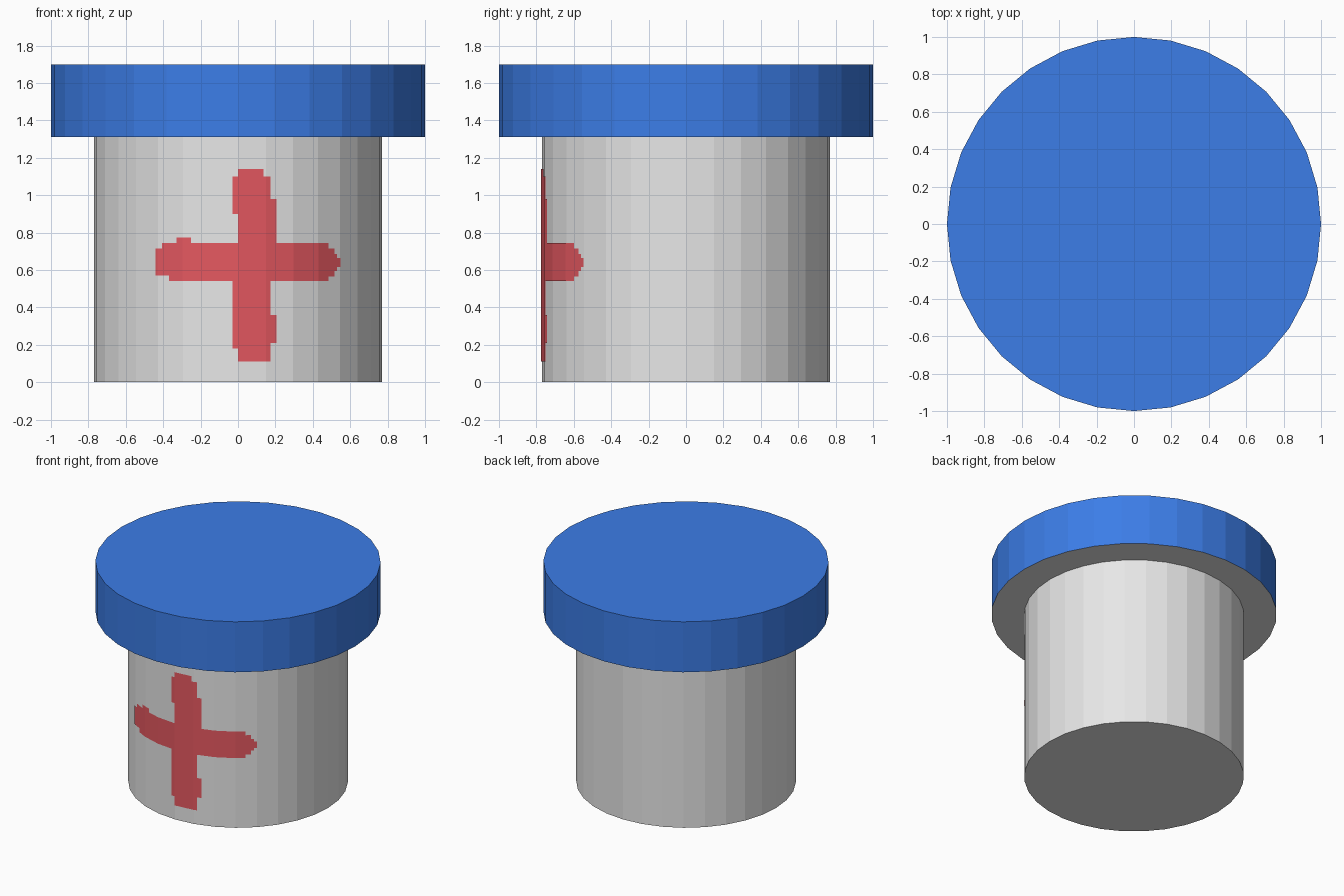
import bpy, bmesh, math

if "Cube" in bpy.data.objects:
    bpy.data.objects.remove(bpy.data.objects["Cube"])

SIDES = 32
BODY_R, BODY_H = 0.77, 1.31
LID_R, LID_TOP = 1.0, 1.70


def material(name, rgb):
    m = bpy.data.materials.new(name)
    m.diffuse_color = (*rgb, 1.0)
    m.use_nodes = True
    m.node_tree.nodes["Principled BSDF"].inputs["Base Color"].default_value = m.diffuse_color
    return m


grey = material("light grey", (0.80, 0.80, 0.80))
blue = material("blue", (0.045, 0.205, 0.80))
red = material("red", (0.78, 0.098, 0.117))


def finish(bm, name, mats):
    mesh = bpy.data.meshes.new(name)
    for m in mats:
        mesh.materials.append(m)
    bm.to_mesh(mesh)
    bm.free()
    obj = bpy.data.objects.new(name, mesh)
    bpy.context.collection.objects.link(obj)
    return obj


def ring(bm, r, z):
    return [bm.verts.new((r * math.cos(2 * math.pi * i / SIDES),
                          r * math.sin(2 * math.pi * i / SIDES), z))
            for i in range(SIDES)]


def bridge(bm, a, b):
    return [bm.faces.new((a[i], a[(i + 1) % SIDES], b[(i + 1) % SIDES], b[i]))
            for i in range(SIDES)]


# Pot body: closed at the bottom, meets the lid underside at the top
bm = bmesh.new()
low, high = ring(bm, BODY_R, 0), ring(bm, BODY_R, BODY_H)
bm.faces.new(low[::-1])
bridge(bm, low, high)
finish(bm, "body", [grey])

# Overhanging lid: grey underside, blue rim and top
bm = bmesh.new()
inner, rim, top = ring(bm, BODY_R, BODY_H), ring(bm, LID_R, BODY_H), ring(bm, LID_R, LID_TOP)
for f in bridge(bm, inner, rim):
    f.material_index = 1
bridge(bm, rim, top)
bm.faces.new(top)
finish(bm, "lid", [blue, grey])

# Painted cross: rectangles (x0, x1, z0, z1) wrapped on the front facets
CROSS = [
    (-0.44, -0.405, 0.57, 0.715), (-0.405, -0.37, 0.57, 0.745),
    (-0.37, -0.03, 0.54, 0.745), (-0.33, -0.25, 0.745, 0.775),
    (-0.03, 0.0, 0.18, 0.745), (-0.03, 0.0, 0.90, 1.10),
    (0.0, 0.135, 0.11, 1.14), (0.135, 0.175, 0.11, 1.10),
    (0.175, 0.207, 0.21, 0.36), (0.175, 0.207, 0.54, 0.98),
    (0.207, 0.485, 0.54, 0.745), (0.485, 0.515, 0.565, 0.715),
    (0.515, 0.53, 0.595, 0.685), (0.53, 0.547, 0.615, 0.665),
]
SKIN_R = BODY_R + 0.004
corners = [(SKIN_R * math.sin(2 * math.pi * k / SIDES),
            -SKIN_R * math.cos(2 * math.pi * k / SIDES)) for k in range(-8, 9)]


def front_y(x):
    for (xa, ya), (xb, yb) in zip(corners, corners[1:]):
        if xa <= x <= xb:
            return ya + (yb - ya) * (x - xa) / (xb - xa)


bm = bmesh.new()
for x0, x1, z0, z1 in CROSS:
    xs = [x0] + [c[0] for c in corners if x0 < c[0] < x1] + [x1]
    for a, b in zip(xs, xs[1:]):
        bm.faces.new([bm.verts.new((x, front_y(x), z))
                      for x, z in ((a, z0), (b, z0), (b, z1), (a, z1))])
bmesh.ops.remove_doubles(bm, verts=bm.verts, dist=0.0001)
finish(bm, "painted_cross", [red])
